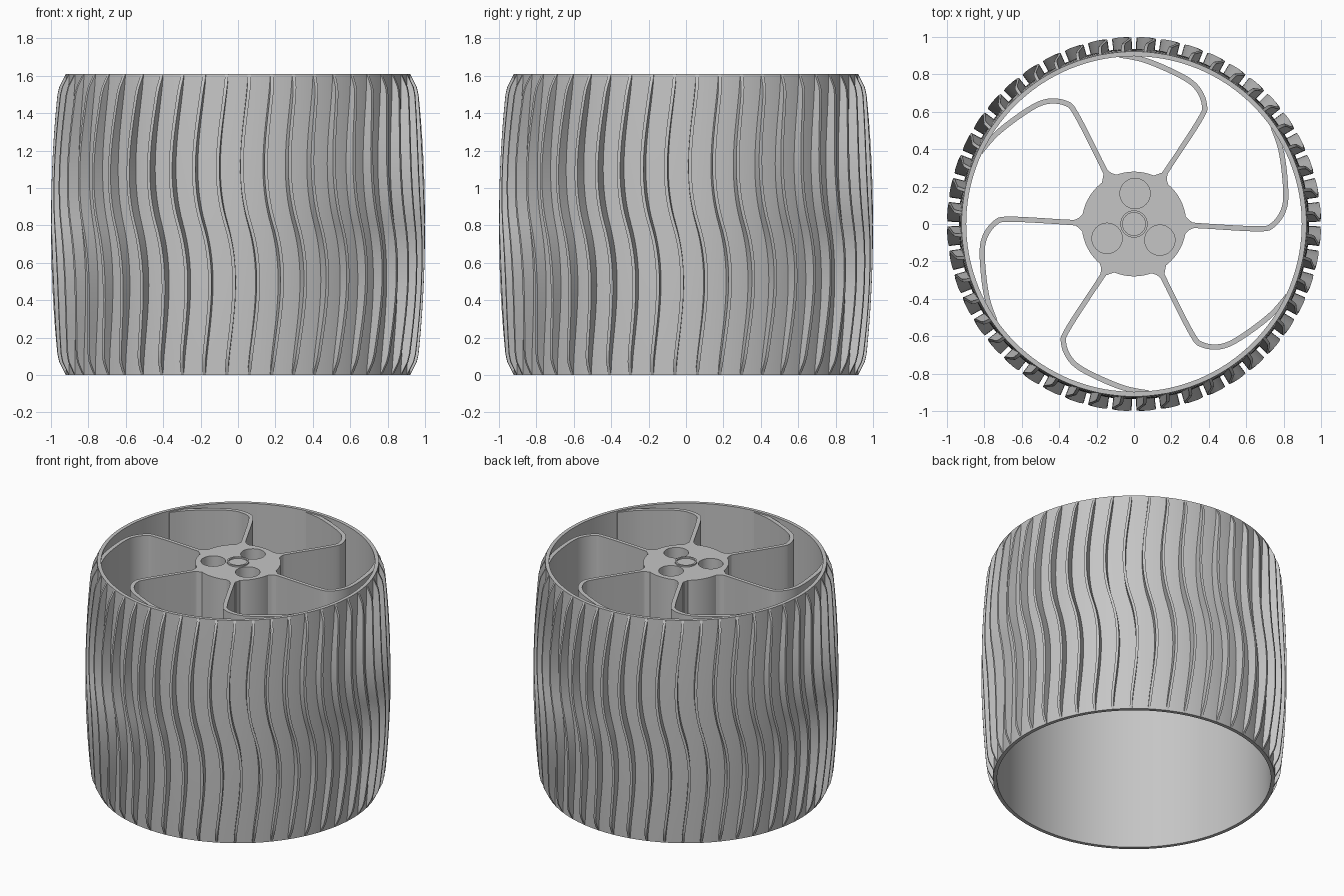
import bpy, bmesh, math
from mathutils import Vector, Matrix

if "Cube" in bpy.data.objects:
    bpy.data.objects.remove(bpy.data.objects["Cube"])

HEIGHT = 1.61
SPOKE_BOTTOM = 1.05
RIBS = 48

grey = bpy.data.materials.new("plain_grey")
grey.use_nodes = True
grey.diffuse_color = (0.56, 0.56, 0.56, 1)
grey.node_tree.nodes["Principled BSDF"].inputs["Base Color"].default_value = grey.diffuse_color


def finish(obj, angle=30):
    obj.data.materials.clear()
    obj.data.materials.append(grey)
    bpy.ops.object.select_all(action='DESELECT')
    obj.select_set(True)
    bpy.context.view_layer.objects.active = obj
    bpy.ops.object.shade_smooth_by_angle(angle=math.radians(angle))
    return obj


def polar(r, a, z):
    return Vector((r * math.cos(a), r * math.sin(a), z))


def loft(bm, loops, closed=False):
    """Skin a row of closed loops, capping the ends unless the row is closed."""
    rows = [[bm.verts.new(p) for p in loop] for loop in loops]
    pairs = list(zip(rows, rows[1:])) + ([(rows[-1], rows[0])] if closed else [])
    for a, b in pairs:
        for i in range(len(a)):
            j = (i + 1) % len(a)
            bm.faces.new((a[i], a[j], b[j], b[i]))
    if not closed:
        bm.faces.new(rows[0])
        bm.faces.new(rows[-1])


def make(name, bm):
    bmesh.ops.recalc_face_normals(bm, faces=bm.faces)
    mesh = bpy.data.meshes.new(name)
    bm.to_mesh(mesh)
    bm.free()
    obj = bpy.data.objects.new(name, mesh)
    bpy.context.collection.objects.link(obj)
    return finish(obj)


def lathe(name, profile, steps):
    bm = bmesh.new()
    loft(bm, [[polar(r, math.tau * k / steps, z) for r, z in profile]
              for k in range(steps)], closed=True)
    return make(name, bm)


# Thin, slightly crowned outer tube
outer_wall = []
for i in range(13):
    t = i / 6 - 1
    outer_wall.append((0.937 - 0.015 * t * t, HEIGHT * i / 12))
lathe("rim", [(0.897, 0)] + outer_wall + [(0.897, HEIGHT)], 144)


# Thin wavy ribs standing on the tube, crowned at mid height
def crown(z):
    t = abs(2 * z / HEIGHT - 1)
    return min(1 - 0.045 * t * t, 0.922 + 0.5 * min(z, HEIGHT - z))


def wave(z):
    t = 1 - 2 * z / HEIGHT
    u = min(abs(t), 1)
    return math.copysign(0.25 * u * (1 - u) ** 1.6, t)


bm = bmesh.new()
heights = [0, 0.035] + [0.07 + (HEIGHT - 0.14) * i / 36 for i in range(37)]
heights += [HEIGHT - 0.035, HEIGHT]
half = 0.009
for k in range(RIBS):
    loops = []
    for z in heights:
        a = math.tau * (k + 0.5) / RIBS + wave(z)
        loops.append([polar(0.91, a - half, z), polar(crown(z), a - half, z),
                      polar(crown(z), a + half, z), polar(0.91, a + half, z)])
    loft(bm, loops)
make("tread_ribs", bm)


# Curved spokes: straight from the hub, then sweeping along the rim wall
def smooth_path(pts, n=6):
    out = []
    for i in range(len(pts) - 1):
        p0, p1, p2 = pts[max(i - 1, 0)], pts[i], pts[i + 1]
        p3 = pts[min(i + 2, len(pts) - 1)]
        for s in range(n):
            t = s / n
            out.append(0.5 * (2 * p1 + (p2 - p0) * t + (2 * p0 - 5 * p1 + 4 * p2 - p3) * t * t
                              + (3 * p1 - p0 - 3 * p2 + p3) * t ** 3))
    return out + [pts[-1]]


# x, y and half width along one spoke
path = smooth_path([Vector(p) for p in (
    (0.136, 0.224, 0.06), (0.148, 0.244, 0.036), (0.159, 0.261, 0.021), (0.178, 0.291, 0.014),
    (0.353, 0.56, 0.014), (0.376, 0.64, 0.014), (0.335, 0.73, 0.014),
    (0.245, 0.795, 0.014), (0.06, 0.875, 0.014), (-0.08, 0.9, 0.01))])
bm = bmesh.new()
for k in range(6):
    turn = Matrix.Rotation(math.tau * k / 6, 3, 'Z')
    loops = []
    for i, p in enumerate(path):
        d = path[min(i + 1, len(path) - 1)] - path[max(i - 1, 0)]
        side = Vector((-d.y, d.x, 0)).normalized() * p.z
        base = Vector((p.x, p.y, 0))
        loops.append([turn @ (base + side * s + Vector((0, 0, z))) for s, z in (
            (1, SPOKE_BOTTOM), (-1, SPOKE_BOTTOM), (-1, HEIGHT - 0.01), (1, HEIGHT - 0.01))])
    loft(bm, loops)
make("spokes", bm)

# Hub with three round pockets
curve = bpy.data.curves.new("hub", 'CURVE')
curve.dimensions = '2D'
curve.fill_mode = 'BOTH'
curve.extrude = (HEIGHT - 0.01 - SPOKE_BOTTOM) / 2
pockets = [(*polar(0.163, math.radians(88 + 120 * k), 0).xy, 0.081) for k in range(3)]
for x, y, r in [(0, 0, 0.28)] + pockets:
    spline = curve.splines.new('POLY')
    count = 64 if r > 0.2 else 32
    spline.points.add(count - 1)
    for i, pt in enumerate(spline.points):
        a = math.tau * i / count
        pt.co = (x + r * math.cos(a), y + r * math.sin(a), 0, 1)
    spline.use_cyclic_u = True
hub = bpy.data.objects.new("hub", curve)
hub.location.z = (HEIGHT - 0.01 + SPOKE_BOTTOM) / 2
bpy.context.collection.objects.link(hub)
bpy.ops.object.select_all(action='DESELECT')
hub.select_set(True)
bpy.context.view_layer.objects.active = hub
bpy.ops.object.convert(target='MESH')
finish(bpy.context.view_layer.objects.active)

# Floor closing the pockets, and the raised ring at the hub centre
bm = bmesh.new()
loft(bm, [[polar(0.27, math.tau * k / 48, z) for k in range(48)]
          for z in (SPOKE_BOTTOM + 0.01, SPOKE_BOTTOM + 0.15)])
make("hub_floor", bm)
lathe("centre_ring", [(0.061, HEIGHT - 0.03), (0.073, HEIGHT - 0.03),
                      (0.073, HEIGHT), (0.061, HEIGHT)], 32)
